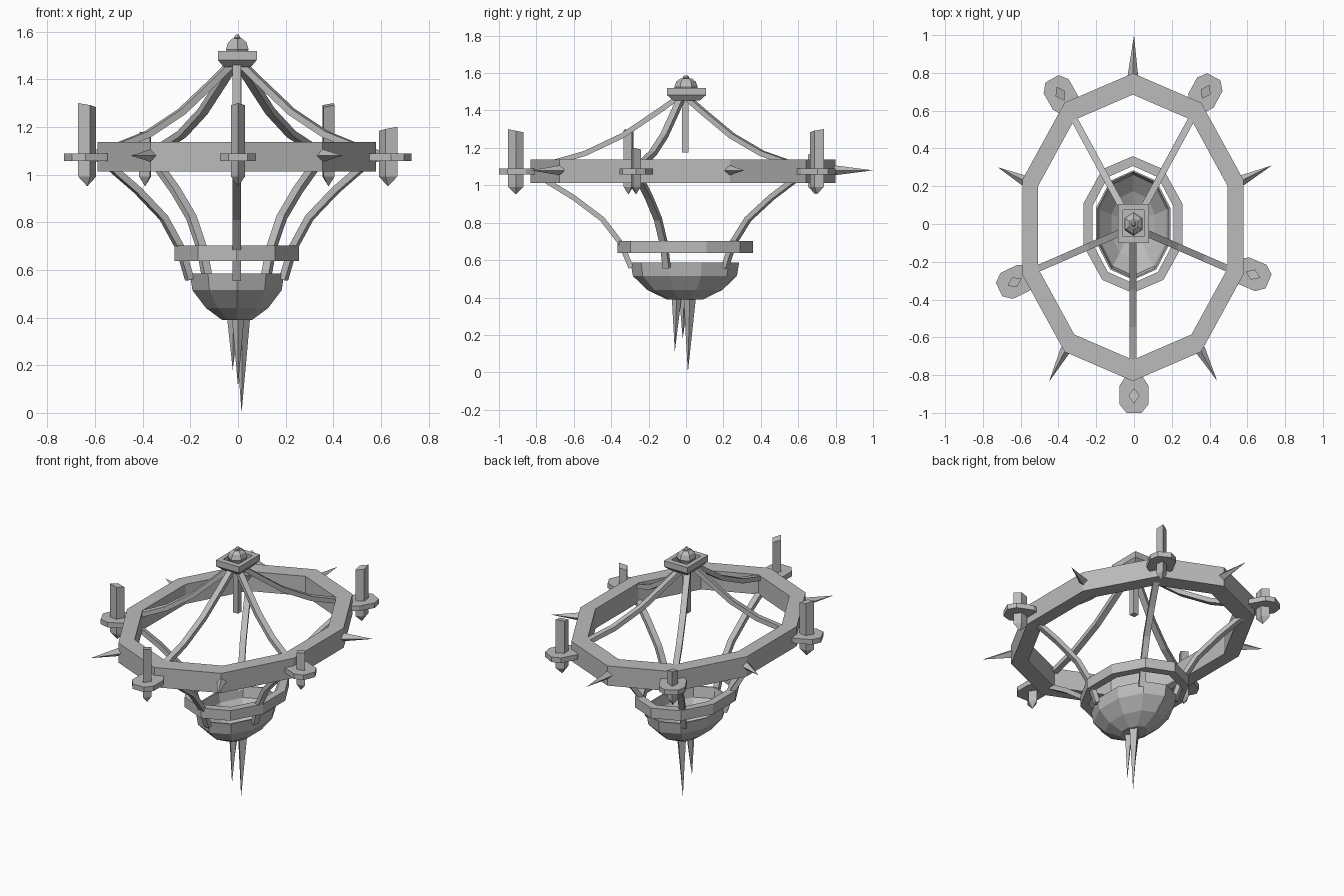
import bpy, bmesh, math
from mathutils import Vector

if "Cube" in bpy.data.objects:
    bpy.data.objects.remove(bpy.data.objects["Cube"])

iron = bpy.data.materials.new("grey iron")
iron.diffuse_color = (0.5, 0.5, 0.5, 1)
iron.use_nodes = True
iron.node_tree.nodes["Principled BSDF"].inputs["Base Color"].default_value = iron.diffuse_color


def finish(name, bm):
    bmesh.ops.recalc_face_normals(bm, faces=bm.faces)
    me = bpy.data.meshes.new(name)
    bm.to_mesh(me)
    bm.free()
    me.materials.append(iron)
    ob = bpy.data.objects.new(name, me)
    bpy.context.collection.objects.link(ob)
    return ob


def skin(name, loops, closed=False):
    """Bridge loops of points; cap the ends or join last to first."""
    bm = bmesh.new()
    vs = [[bm.verts.new(p) for p in lp] for lp in loops]
    n = len(vs[0])
    pairs = list(zip(vs, vs[1:])) + ([(vs[-1], vs[0])] if closed else [])
    for a, b in pairs:
        for i in range(n):
            j = (i + 1) % n
            bm.faces.new((a[i], a[j], b[j], b[i]))
    if not closed:
        bm.faces.new(vs[0])
        bm.faces.new(vs[-1])
    return finish(name, bm)


def ellipse(n, rx, ry, z, cx=0.0, cy=0.0, phase=-90):
    out = []
    for i in range(n):
        a = math.radians(phase + 360 * i / n)
        out.append((cx + rx * math.cos(a), cy + ry * math.sin(a), z))
    return out


def lathe(name, n, profile, cx=0.0, cy=0.0, phase=-90, closed=False):
    return skin(name, [ellipse(n, *p, cx, cy, phase) for p in profile], closed)


def spike(name, base, tip, r):
    """Four-sided pyramid from base to tip."""
    base, tip = Vector(base), Vector(tip)
    d = (tip - base).normalized()
    s = d.cross(Vector((0, 0, 1)))
    s = s.normalized() if s.length > 0.3 else Vector((1, 0, 0))
    u = s.cross(d)
    bm = bmesh.new()
    ring = [bm.verts.new(base + o * r) for o in (s, u, -s, -u)]
    t = bm.verts.new(tip)
    bm.faces.new(ring)
    for i in range(4):
        bm.faces.new((ring[i], ring[(i + 1) % 4], t))
    finish(name, bm)


def strut(name, pts, w, t):
    """Rectangular bar swept along points in a vertical plane."""
    pts = [Vector(p) for p in pts]
    side = (pts[0] - pts[-1]).cross(Vector((0, 0, 1))).normalized()
    loops = []
    for i, p in enumerate(pts):
        d = (pts[min(i + 1, len(pts) - 1)] - pts[max(i - 1, 0)]).normalized()
        u = side.cross(d).normalized()
        loops.append([p + side * a * w / 2 + u * b * t / 2
                      for a, b in ((-1, -1), (1, -1), (1, 1), (-1, 1))])
    skin(name, loops)


# Large and small hoops
CX, CY = -0.006, -0.017
lathe("main_hoop", 10, [(0.615, 0.815, 1.013), (0.615, 0.815, 1.138),
                        (0.528, 0.702, 1.138), (0.528, 0.702, 1.013)],
      CX, CY, closed=True)
lathe("lower_hoop", 10, [(0.275, 0.362, 0.638), (0.275, 0.362, 0.702),
                         (0.226, 0.31, 0.702), (0.226, 0.31, 0.638)],
      -0.006, -0.003, closed=True)

# Open bowl with a thin wall
lathe("bowl", 10, [(0.05, 0.075, 0.402), (0.122, 0.18, 0.45),
                   (0.185, 0.268, 0.52), (0.198, 0.282, 0.586),
                   (0.208, 0.29, 0.586), (0.197, 0.278, 0.515),
                   (0.137, 0.20, 0.44), (0.066, 0.097, 0.39)], -0.004, -0.006)

# Recessed square top cap, finial and hanging rod
R2 = math.sqrt(2)
cap = [(0.057, 0.07, 1.452), (0.082, 0.104, 1.482), (0.082, 0.104, 1.52),
       (0.055, 0.07, 1.52), (0.055, 0.07, 1.485)]
lathe("top_cap", 4, [(x * R2, y * R2, z) for x, y, z in cap], -0.003, 0.003, 45)
lathe("finial", 6, [(0.035, 0.042, 1.48), (0.055, 0.063, 1.525),
                    (0.045, 0.052, 1.555), (0.024, 0.028, 1.572)], -0.003, 0.0)
lathe("finial_knob", 6, [(0.012, 0.014, 1.565), (0.016, 0.018, 1.577),
                         (0.007, 0.008, 1.588)], -0.003, 0.0)
lathe("hanging_rod", 4, [(0.025, 0.025, 1.175), (0.025, 0.025, 1.46)], -0.003, -0.003, 45)

# Curved struts above and below the main hoop, candle holders between spikes
upper = [(0.05, 1.46), (0.17, 1.395), (0.42, 1.265), (0.68, 1.17), (0.93, 1.115)]
lower = [(0.95, 1.025), (0.76, 0.935), (0.56, 0.82), (0.43, 0.69), (0.36, 0.56)]
holders = [(0, -0.91, 1.30), (0.63, -0.268, 1.20), (0.38, 0.70, 1.30),
           (-0.39, 0.69, 1.18), (-0.633, -0.308, 1.30)]
tips = [(0.44, -0.83), (0.73, 0.31), (0, 1.0), (-0.72, 0.30), (-0.45, -0.835)]
for k in range(5):
    a = math.radians(-90 + 72 * k)
    vx, vy = 0.575 * math.cos(a), 0.77 * math.sin(a)
    for name, path in (("upper_strut", upper), ("lower_strut", lower)):
        strut(f"{name}_{k}", [(CX + f * vx, CY + f * vy, z) for f, z in path], 0.036, 0.028)

    # Holder plate turned to face outward, stretched along the radius
    hx, hy, top = holders[k]
    out = Vector((hx, hy, 0)).normalized()
    side = Vector((-out.y, out.x, 0))

    def place(u, v, z):
        return Vector((hx, hy, z)) + out * u + side * v

    octagon = [(0.09, -0.04), (0.09, 0.04), (0.045, 0.076), (-0.055, 0.076),
               (-0.11, 0.04), (-0.11, -0.04), (-0.055, -0.076), (0.045, -0.076)]
    skin(f"holder_plate_{k}", [[place(u, v, z) for u, v in octagon]
                               for z in (1.057, 1.089)])

    # Diamond-section candle with slanted top and pointed foot
    diamond = [(0.042, 0), (0, 0.029), (-0.042, 0), (0, -0.029)]
    skin(f"candle_{k}", [
        [place(u * 0.05, v * 0.05, 0.953) for u, v in diamond],
        [place(u, v, 0.992) for u, v in diamond],
        [place(u, v, top - 0.008 + u * 0.2) for u, v in diamond]])

    # Outward spike at the next hoop corner
    b = a + math.radians(36)
    spike(f"hoop_spike_{k}", (CX + 0.605 * math.cos(b), CY + 0.80 * math.sin(b), 1.08),
          (*tips[k], 1.08), 0.028)

# Spikes hanging under the bowl
for k, (base, tip) in enumerate([((0.018, 0.02, 0.4), (0.015, 0.01, 0.0)),
                                 ((0.0, -0.05, 0.4), (0.0, -0.06, 0.11)),
                                 ((-0.02, -0.01, 0.4), (-0.022, -0.018, 0.18))]):
    spike(f"drop_spike_{k}", base, tip, 0.033 if k == 0 else 0.026)
